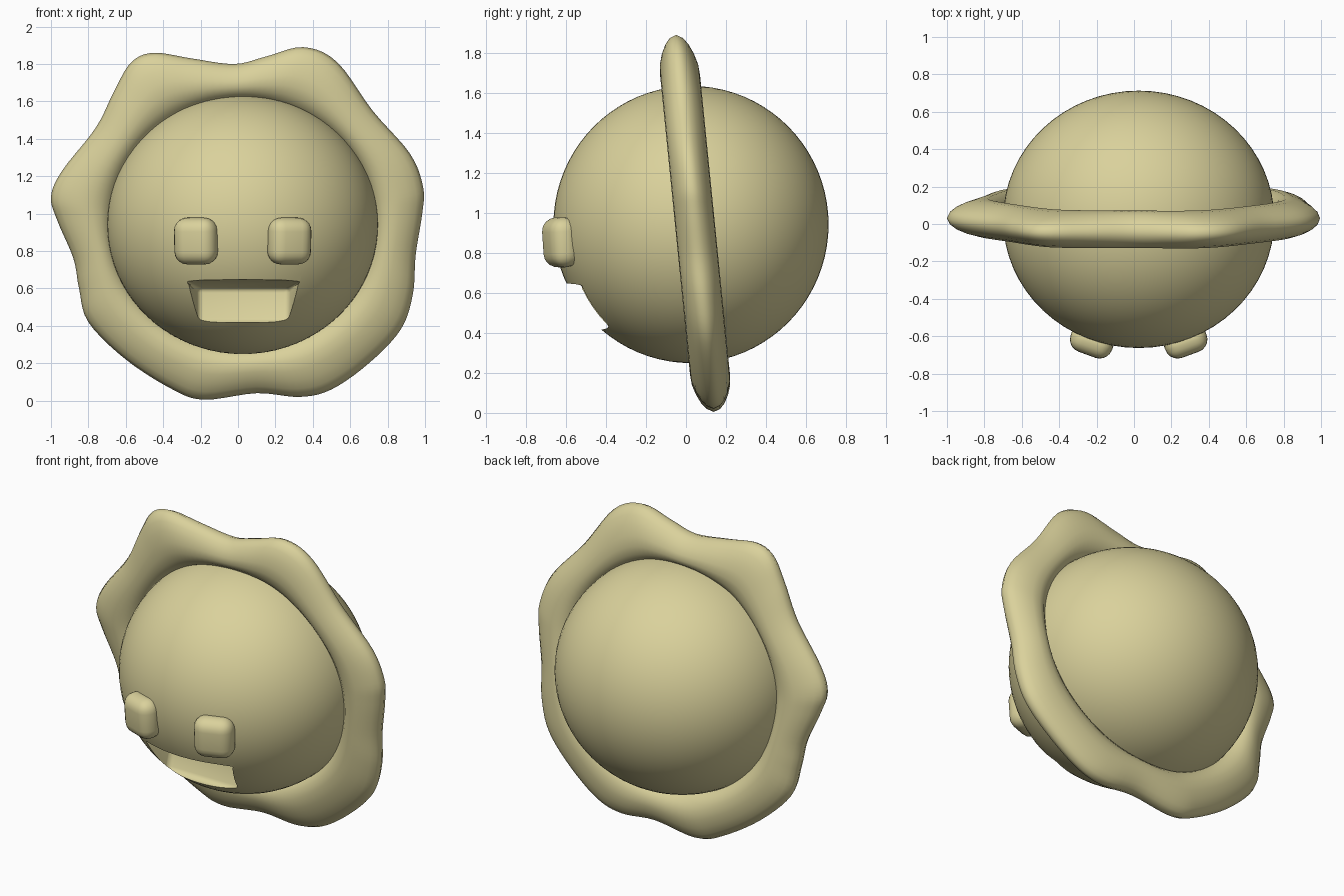
import bpy, bmesh, math
from mathutils import Vector

if "Cube" in bpy.data.objects:
    bpy.data.objects.remove(bpy.data.objects["Cube"])

CX, CY, CZ = 0.025, 0.025, 0.942          # centre of the ball


def new_object(name, bm):
    bmesh.ops.recalc_face_normals(bm, faces=bm.faces)
    me = bpy.data.meshes.new(name)
    bm.to_mesh(me)
    bm.free()
    ob = bpy.data.objects.new(name, me)
    bpy.context.collection.objects.link(ob)
    mat = bpy.data.materials.get("straw") or bpy.data.materials.new("straw")
    mat.diffuse_color = (0.70, 0.64, 0.33, 1)
    mat.use_nodes = True
    mat.node_tree.nodes["Principled BSDF"].inputs["Base Color"].default_value = mat.diffuse_color
    me.materials.append(mat)
    return ob


def smooth(ob, angle=40):
    bpy.ops.object.select_all(action='DESELECT')
    ob.select_set(True)
    bpy.context.view_layer.objects.active = ob
    bpy.ops.object.shade_smooth_by_angle(angle=math.radians(angle))


def apply(ob, mod):
    bpy.context.view_layer.objects.active = ob
    bpy.ops.object.modifier_apply(modifier=mod.name)


# ball head
bm = bmesh.new()
bmesh.ops.create_uvsphere(bm, u_segments=64, v_segments=40, radius=1)
for v in bm.verts:
    v.co = (CX + v.co.x * 0.725, CY + v.co.y * 0.688, CZ + v.co.z * 0.693)
head = new_object("head", bm)

# mouth recess: a wedge-shaped cutter, narrower toward the back
profile = [(-0.85, 0.66), (-0.56, 0.645), (-0.33, 0.60), (-0.385, 0.42), (-0.85, 0.39)]
bm = bmesh.new()
sides = []
for s in (-1, 1):
    sides.append([bm.verts.new((0.03 + s * (0.24 if y > -0.5 else 0.33), y, z))
                  for y, z in profile])
bm.faces.new(sides[0])
bm.faces.new(sides[1][::-1])
n = len(profile)
for i in range(n):
    j = (i + 1) % n
    bm.faces.new((sides[0][i], sides[1][i], sides[1][j], sides[0][j]))
cutter = new_object("mouth_cutter", bm)
cutter.hide_render = True
bev = cutter.modifiers.new("round", 'BEVEL')
bev.width, bev.segments = 0.025, 3
apply(cutter, bev)
cut = head.modifiers.new("mouth", 'BOOLEAN')
cut.object, cut.operation, cut.solver = cutter, 'DIFFERENCE', 'EXACT'
apply(head, cut)
bpy.data.objects.remove(cutter)
smooth(head)

# eyes: rounded blocks turned to follow the ball
for name, s in (("left_eye", -1), ("right_eye", 1)):
    bm = bmesh.new()
    bmesh.ops.create_cube(bm, size=1)
    bmesh.ops.scale(bm, vec=(0.235, 0.15, 0.25), verts=bm.verts)
    eye = new_object(name, bm)
    eye.location = (CX + s * 0.25, -0.625, 0.853)
    eye.rotation_euler = (math.radians(4), 0, s * math.radians(20))
    bev = eye.modifiers.new("round", 'BEVEL')
    bev.width, bev.segments = 0.07, 5
    apply(eye, bev)
    smooth(eye, 60)

# wavy collar: outline in front view (x, z), clockwise from the upper left lobe
outline = [(-0.45, 1.86), (-0.25, 1.83), (-0.02, 1.80), (0.15, 1.84), (0.35, 1.89),
           (0.53, 1.81), (0.72, 1.55), (0.92, 1.32), (0.99, 1.14), (0.985, 1.0),
           (0.95, 0.78), (0.935, 0.57), (0.87, 0.38), (0.70, 0.20), (0.50, 0.06),
           (0.33, 0.02), (0.10, 0.04), (-0.18, 0.005), (-0.35, 0.06), (-0.60, 0.22),
           (-0.80, 0.42), (-0.85, 0.60), (-0.88, 0.76), (-0.965, 0.96), (-1.0, 1.09),
           (-0.94, 1.23), (-0.76, 1.46), (-0.66, 1.66), (-0.57, 1.81)]
# cross-section: fraction from inner rim to outer edge, half thickness
section = [(0, 0), (0.02, 0.03), (0.08, 0.06), (0.19, 0.086), (0.34, 0.1), (0.52, 0.096),
           (0.70, 0.08), (0.85, 0.058), (0.95, 0.033), (1, 0)]
loop = section + [(t, -h) for t, h in section[-2:0:-1]]

pts = [Vector(p) for p in outline]
path, n, steps = [], len(outline), 5
for i in range(n):
    a, b, c, d = (pts[(i + k) % n] for k in (-1, 0, 1, 2))
    for k in range(steps):
        t = k / steps
        path.append(0.5 * (2 * b + (c - a) * t + (2 * a - 5 * b + 4 * c - d) * t * t
                           + (3 * b - a - 3 * c + d) * t ** 3))

bm = bmesh.new()
rings = []
for p in path:
    ang = math.atan2(p.y - CZ, p.x - CX)
    inner = Vector((CX + 0.70 * math.cos(ang), CZ + 0.668 * math.sin(ang)))
    ring = []
    for t, h in loop:
        q = inner.lerp(p, t)
        ring.append(bm.verts.new((q.x, 0.045 - 0.1 * (q.y - CZ) - h, q.y)))
    rings.append(ring)
m = len(loop)
for i, r in enumerate(rings):
    s = rings[(i + 1) % len(rings)]
    for j in range(m):
        k = (j + 1) % m
        bm.faces.new((r[j], r[k], s[k], s[j]))
collar = new_object("wavy_collar", bm)
smooth(collar, 80)
